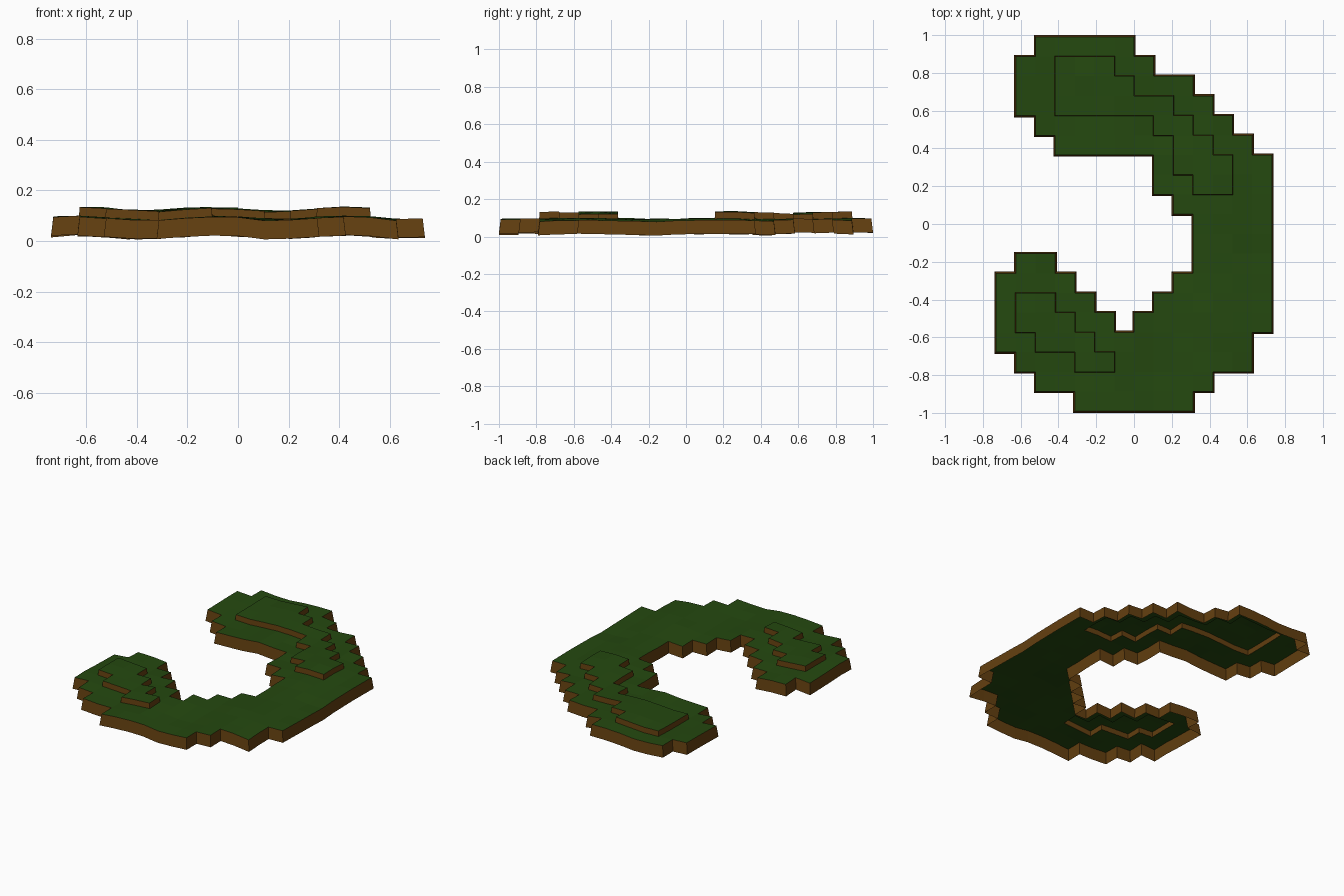
import bpy
import bmesh
import math
import random

if "Cube" in bpy.data.objects:
    bpy.data.objects.remove(bpy.data.objects["Cube"], do_unlink=True)

# Terrain plan, back row first: g = low ground, h = raised terrace
PLAN = [
    "..ggggg.......",
    ".gghhhgg......",
    ".gghhhhggg....",
    ".gghhhhhhgg...",
    "..gggggghhgg..",
    "...gggggghhgg.",
    "........ghhhgg",
    "........gghhgg",
    ".........ggggg",
    "..........gggg",
    "..........gggg",
    ".gg.......gggg",
    "gggg.....ggggg",
    "ghhgg...gggggg",
    "ghhhgg.ggggggg",
    "gghhhgggggggg.",
    ".ggghhggggggg.",
    "..ggggggggg...",
    "....gggggg....",
]
ROWS, COLS = len(PLAN), len(PLAN[0])
CELL = 0.1043
LEVELS = [0.016, 0.09, 0.125]     # skirt foot, ground, terrace
FLARE = [0.009, 0.003]            # outward lean of outer skirt and terrace step

random.seed(4)
jitter = {(c, r): random.uniform(-0.003, 0.003)
          for c in range(COLS + 1) for r in range(ROWS + 1)}


def level(c, r):
    if 0 <= c < COLS and 0 <= r < ROWS:
        return ".gh".index(PLAN[r][c])
    return 0


def sign(v):
    return (v > 0) - (v < 0)


def corner(c, r, tier, flare_over=None):
    """Grid corner at a tier's height, optionally leaning away from higher cells."""
    x, y = (c - COLS / 2) * CELL, (ROWS / 2 - r) * CELL
    z = LEVELS[tier] + jitter[c, r]
    z += 0.007 * math.sin(12 * (x + 0.23)) + 0.003 * math.sin(9 * y)
    if flare_over is not None:
        low = [(i, j) for i in (-1, 0) for j in (-1, 0)
               if level(c + i, r + j) <= flare_over]
        x += FLARE[flare_over] * sign(sum(2 * i + 1 for i, j in low))
        y -= FLARE[flare_over] * sign(sum(2 * j + 1 for i, j in low))
    return (x, y, z)


def material(name, color):
    mat = bpy.data.materials.new(name)
    mat.use_nodes = True
    mat.diffuse_color = color
    mat.node_tree.nodes["Principled BSDF"].inputs["Base Color"].default_value = color
    return mat


def build(name, faces, mat):
    bm = bmesh.new()
    for points in faces:
        bm.faces.new([bm.verts.new(p) for p in points])
    bmesh.ops.remove_doubles(bm, verts=bm.verts, dist=0.0005)
    mesh = bpy.data.meshes.new(name)
    bm.to_mesh(mesh)
    bm.free()
    mesh.materials.append(mat)
    obj = bpy.data.objects.new(name, mesh)
    bpy.context.collection.objects.link(obj)
    return obj


def grass(tier):
    return [[corner(c + i, r + j, tier) for i, j in ((0, 1), (1, 1), (1, 0), (0, 0))]
            for r in range(ROWS) for c in range(COLS) if level(c, r) == tier]


# Each side: neighbour direction and the two cell corners, in outward order
SIDES = [((0, 1), (0, 1), (1, 1)), ((1, 0), (1, 1), (1, 0)),
         ((0, -1), (1, 0), (0, 0)), ((-1, 0), (0, 0), (0, 1))]


def walls(tier):
    faces = []
    for r in range(ROWS):
        for c in range(COLS):
            if level(c, r) < tier:
                continue
            for (dc, dr), (ai, aj), (bi, bj) in SIDES:
                if level(c + dc, r + dr) < tier:
                    a, b = (c + ai, r + aj), (c + bi, r + bj)
                    faces.append([corner(*a, tier - 1, tier - 1),
                                  corner(*b, tier - 1, tier - 1),
                                  corner(*b, tier), corner(*a, tier)])
    return faces


green = material("grass green", (0.018, 0.066, 0.005, 1))
brown = material("soil brown", (0.125, 0.05, 0.005, 1))

# Open-bottomed shell: turf surfaces and the soil steps between them
build("ground_grass", grass(1), green)
build("terrace_grass", grass(2), green)
build("outer_soil_edge", walls(1), brown)
build("terrace_soil_step", walls(2), brown)
